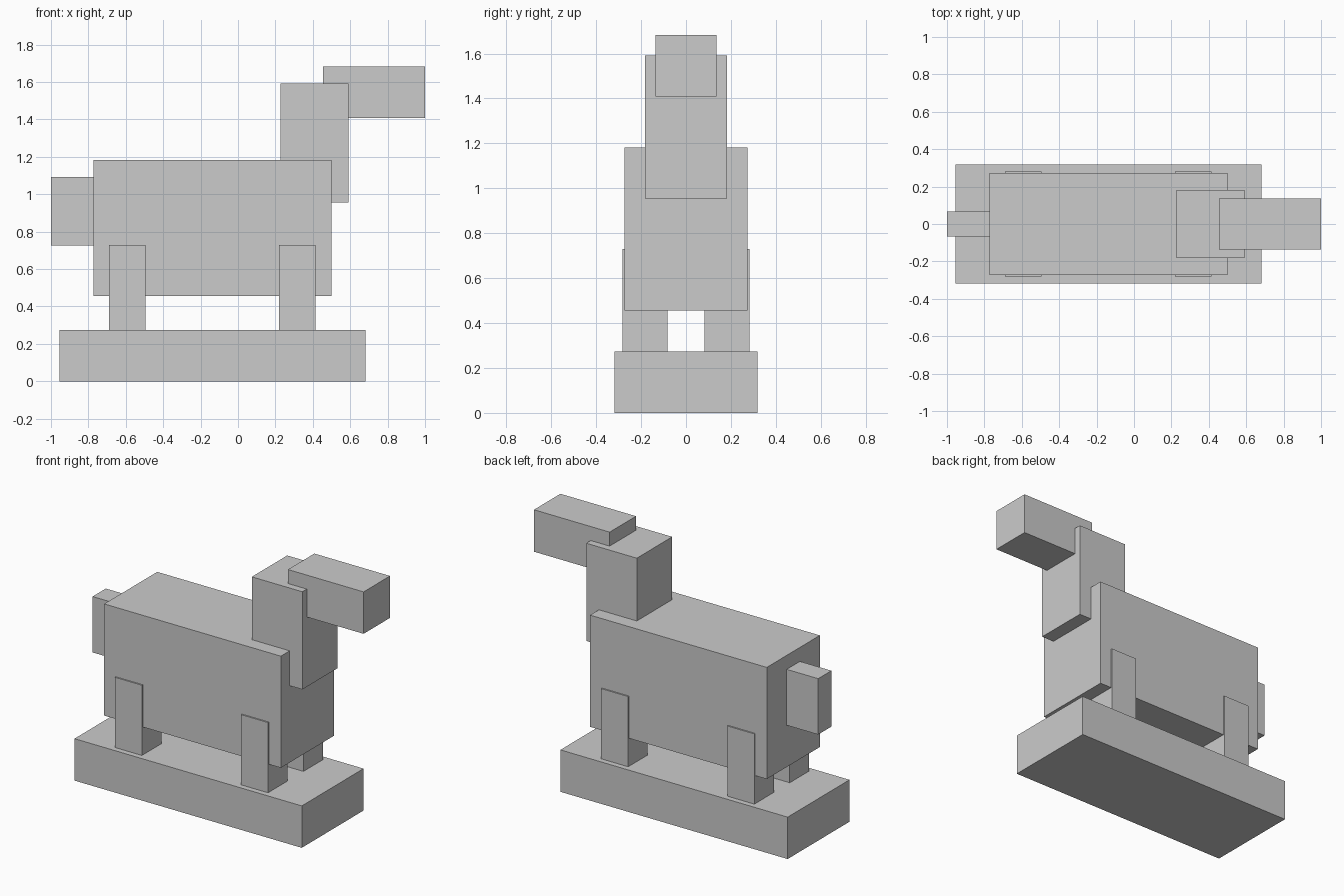
import bpy

if "Cube" in bpy.data.objects:
    bpy.data.objects.remove(bpy.data.objects["Cube"])


def box(name, x, y, z):
    """Box spanning the (min, max) ranges on each axis."""
    bpy.ops.mesh.primitive_cube_add(size=1)
    ob = bpy.context.object
    ob.name = name
    ob.location = [(a + b) / 2 for a, b in (x, y, z)]
    ob.scale = [b - a for a, b in (x, y, z)]
    bpy.ops.object.transform_apply(location=True, rotation=False, scale=True)
    return ob


def centred(name, x, half_width, z):
    return box(name, x, (-half_width, half_width), z)


# Plinth
centred("base", (-0.955, 0.682), 0.318, (0, 0.273))

# Animal: torso, neck sunk into the chest, head and tail
centred("body", (-0.773, 0.5), 0.273, (0.455, 1.182))
centred("neck", (0.227, 0.591), 0.182, (0.955, 1.591))
centred("head", (0.455, 1.0), 0.136, (1.409, 1.682))
centred("tail", (-1.0, -0.75), 0.068, (0.727, 1.091))

# Four legs, slightly proud of the body sides
for end, x in (("rear", (-0.69, -0.495)), ("front", (0.219, 0.414))):
    for side, y in (("right", (-0.282, -0.082)), ("left", (0.082, 0.282))):
        box(f"{end}_leg_{side}", x, y, (0.27, 0.73))
